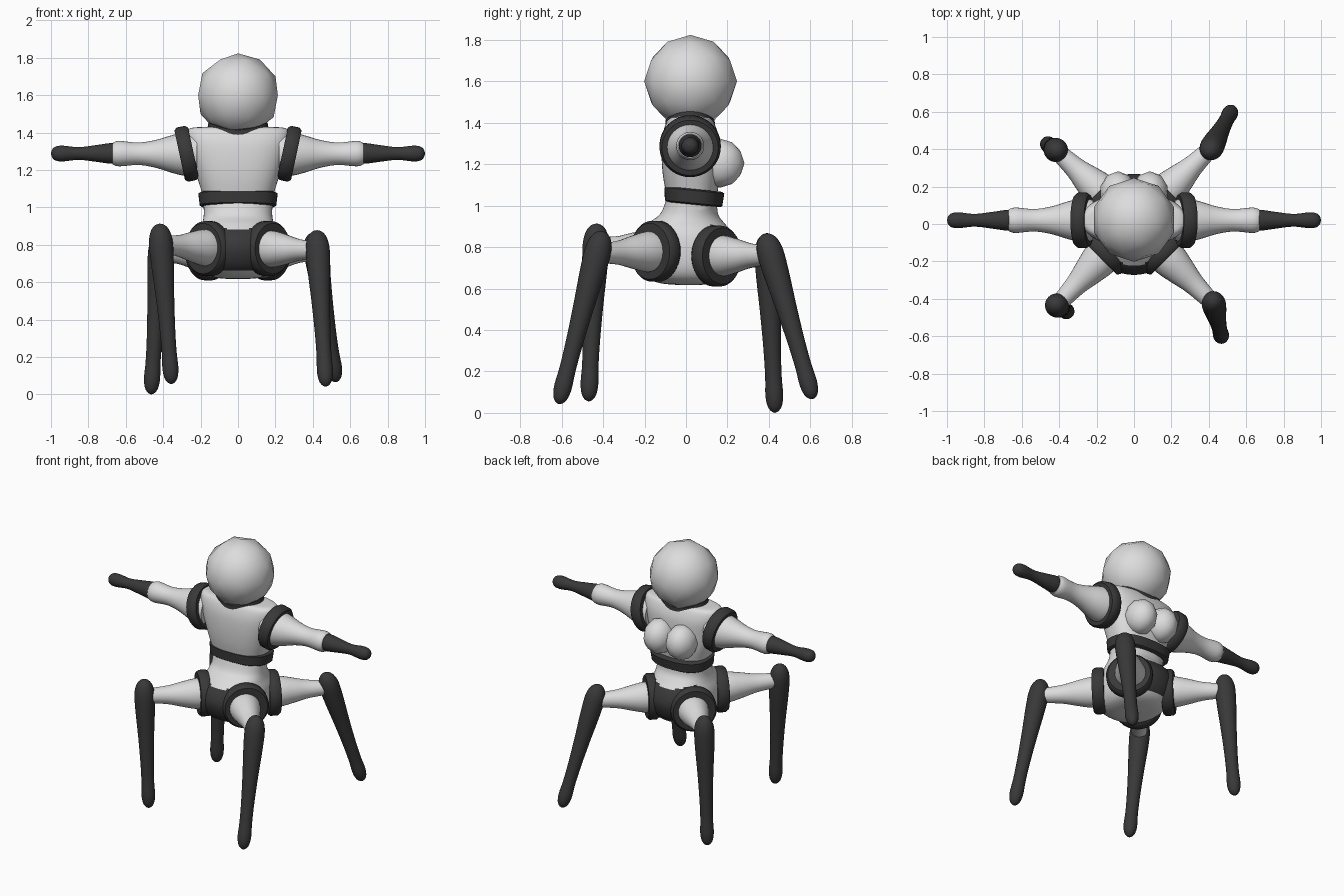
import bpy, bmesh, math
from mathutils import Vector

if "Cube" in bpy.data.objects:
    bpy.data.objects.remove(bpy.data.objects["Cube"])


def material(name, v):
    m = bpy.data.materials.new(name)
    m.diffuse_color = (v, v, v, 1)
    m.use_nodes = True
    m.node_tree.nodes["Principled BSDF"].inputs["Base Color"].default_value = m.diffuse_color
    return m


LIGHT = material("light grey", 0.72)
DARK = material("charcoal", 0.04)


def smooth_rows(rows, steps):
    """Catmull-Rom interpolation of number tuples."""
    out = []
    for i in range(len(rows) - 1):
        a, b = rows[max(i - 1, 0)], rows[i]
        c, d = rows[i + 1], rows[min(i + 2, len(rows) - 1)]
        for k in range(steps):
            t = k / steps
            out.append(tuple(0.5 * (2*q + (r - p)*t + (2*p - 5*q + 4*r - s)*t*t
                                    + (3*q - p - 3*r + s)*t**3)
                             for p, q, r, s in zip(a, b, c, d)))
    return out + [rows[-1]]


def skin(name, rings, mats, caps=True, rule=None, angle=45):
    """Skin a stack of point rings into a smooth shaded object."""
    bm = bmesh.new()
    vs = [[bm.verts.new(p) for p in ring] for ring in rings]
    n = len(vs[0])
    for a, b in zip(vs, vs[1:]):
        for i in range(n):
            j = (i + 1) % n
            bm.faces.new((a[i], a[j], b[j], b[i]))
    if caps:
        bm.faces.new(vs[0][::-1])
        bm.faces.new(vs[-1])
    bmesh.ops.remove_doubles(bm, verts=bm.verts, dist=1e-5)
    bmesh.ops.recalc_face_normals(bm, faces=bm.faces)
    if rule:
        for f in bm.faces:
            f.material_index = int(rule(f.calc_center_median()))
    me = bpy.data.meshes.new(name)
    bm.to_mesh(me)
    bm.free()
    for m in mats:
        me.materials.append(m)
    ob = bpy.data.objects.new(name, me)
    bpy.context.collection.objects.link(ob)
    finish(ob, angle)
    return ob


def finish(ob, angle=45):
    bpy.ops.object.select_all(action='DESELECT')
    ob.select_set(True)
    bpy.context.view_layer.objects.active = ob
    bpy.ops.object.shade_smooth_by_angle(angle=math.radians(angle))


def loft(name, rows, mats, steps=1, power=2.5, shift=None, rule=None, n=72):
    """Rows are (z, half width, front y, back y)."""
    rings = []
    for z, hx, y0, y1 in smooth_rows(rows, steps):
        ring = []
        for i in range(n):
            a = 2 * math.pi * i / n
            c, s = math.cos(a), math.sin(a)
            x = hx * math.copysign(abs(c) ** (2 / power), c)
            y = (y0 + y1) / 2 + (y1 - y0) / 2 * math.copysign(abs(s) ** (2 / power), s)
            ring.append((x, y, z + (shift(x, y) if shift else 0)))
        rings.append(ring)
    return skin(name, rings, mats, rule=rule)


def lathe(name, start, end, profile, mat, steps=4, closed=False, n=28):
    """Turn (fraction, radius) rows about the line from start to end."""
    start, end = Vector(start), Vector(end)
    q = (end - start).to_track_quat('Z', 'Y')
    rings = []
    for t, r in smooth_rows(profile, steps):
        c = start.lerp(end, t)
        rings.append([c + q @ Vector((r * math.cos(2*math.pi*i/n), r * math.sin(2*math.pi*i/n), 0))
                      for i in range(n)])
    return skin(name, rings, [mat], caps=not closed)


def cuff(name, center, axis, r_in, r_out, width):
    c, a = Vector(center), Vector(axis).normalized() * width / 2
    e = r_out - 0.012
    lathe(name, c - a, c + a, [(0, r_in), (0, e), (0.2, r_out), (0.8, r_out), (1, e), (1, r_in), (0, r_in)],
          DARK, steps=1, closed=True, n=40)


def ball(name, loc, size):
    bpy.ops.mesh.primitive_ico_sphere_add(subdivisions=2, radius=1, location=loc)
    ob = bpy.context.object
    ob.name = name
    ob.scale = size
    ob.data.materials.append(LIGHT)
    finish(ob, 60)


# Head
ball("head", (0, 0.022, 1.6), (0.224, 0.224, 0.224))

# Torso
loft("torso", [(0.98, .18, -.09, .145), (1.05, .185, -.095, .15), (1.15, .215, -.112, .165),
               (1.25, .245, -.118, .16), (1.34, .27, -.113, .155), (1.4, .275, -.095, .135),
               (1.425, .25, -.075, .115), (1.43, .18, -.05, .09)], [LIGHT], steps=4)
for s, side in ((1, "right"), (-1, "left")):
    ball("chest_lobe_" + side, (s * 0.085, 0.165, 1.205), (0.1, 0.117, 0.118))

# Collar and belt
loft("collar", [(1.38, .15, -.09, .13), (1.385, .163, -.1, .14), (1.415, .158, -.098, .138),
                (1.422, .14, -.08, .12)], [DARK], power=2.2, shift=lambda x, y: 0.04 * (x / .16) ** 2)
loft("belt", [(1.005, .195, -.092, .165), (1.012, .205, -.102, .175), (1.073, .212, -.104, .185),
              (1.08, .2, -.095, .172)], [DARK], shift=lambda x, y: -0.1 * (y - 0.04))

# Pelvis with dark front and back panels
loft("pelvis", [(.617, .04, -.03, .06), (.625, .12, -.12, .14), (.65, .175, -.19, .2),
                (.7, .205, -.245, .245), (.78, .215, -.272, .268), (.85, .21, -.25, .245),
                (.91, .192, -.19, .19), (.96, .183, -.125, .155), (1.03, .185, -.095, .15)],
     [LIGHT, DARK], steps=6, power=2.2,
     rule=lambda c: abs(c.y) > 0.12 and abs(c.x) < .19 and .665 < c.z < .875 + .2 * abs(c.x))

# Arms
for s, side in ((1, "right"), (-1, "left")):
    cuff("shoulder_cuff_" + side, (s * .275, .02, 1.287), (s * .28, 0, -.06), .09, .148, .075)
    lathe("upper_arm_" + side, (s * .22, .02, 1.285), (s * .67, .02, 1.288),
          [(0, .11), (.15, .115), (.3, .1), (.5, .073), (.7, .06), (.92, .068), (1, .058)], LIGHT)
    lathe("forearm_" + side, (s * .665, .02, 1.289), (s * 1.0, .02, 1.288),
          [(0, .03), (.01, .055), (.25, .046), (.55, .034), (.8, .042), (.92, .038), (.98, .022), (1, 0)], DARK)

# Four legs: knee top and foot tip
legs = {"front_right": ((.42, -.4, .878), (.47, -.615, .042)),
        "front_left": ((-.42, -.43, .914), (-.355, -.47, .055)),
        "back_right": ((.4, .38, .865), (.525, .613, .066)),
        "back_left": ((-.41, .39, .868), (-.465, .43, 0.0))}
for name, (top, tip) in legs.items():
    sx, sy = math.copysign(1, top[0]), math.copysign(1, top[1])
    hz = .78 if sy < 0 else .757
    cuff("hip_cuff_" + name, (sx * .16, sy * .148, hz), (sx, sy, 0), .08, .147, .075)
    knee = Vector(top).lerp(Vector(tip), .13)
    lathe("thigh_" + name, (sx * .11, sy * .11, hz), knee,
          [(0, .1), (.25, .097), (.45, .08), (.65, .06), (.85, .05), (1, .045)], LIGHT)
    lathe("lower_leg_" + name, top, tip,
          [(0, 0), (.012, .028), (.05, .052), (.12, .064), (.25, .061), (.45, .05), (.65, .042),
           (.8, .04), (.9, .043), (.96, .035), (.99, .018), (1, 0)], DARK)
